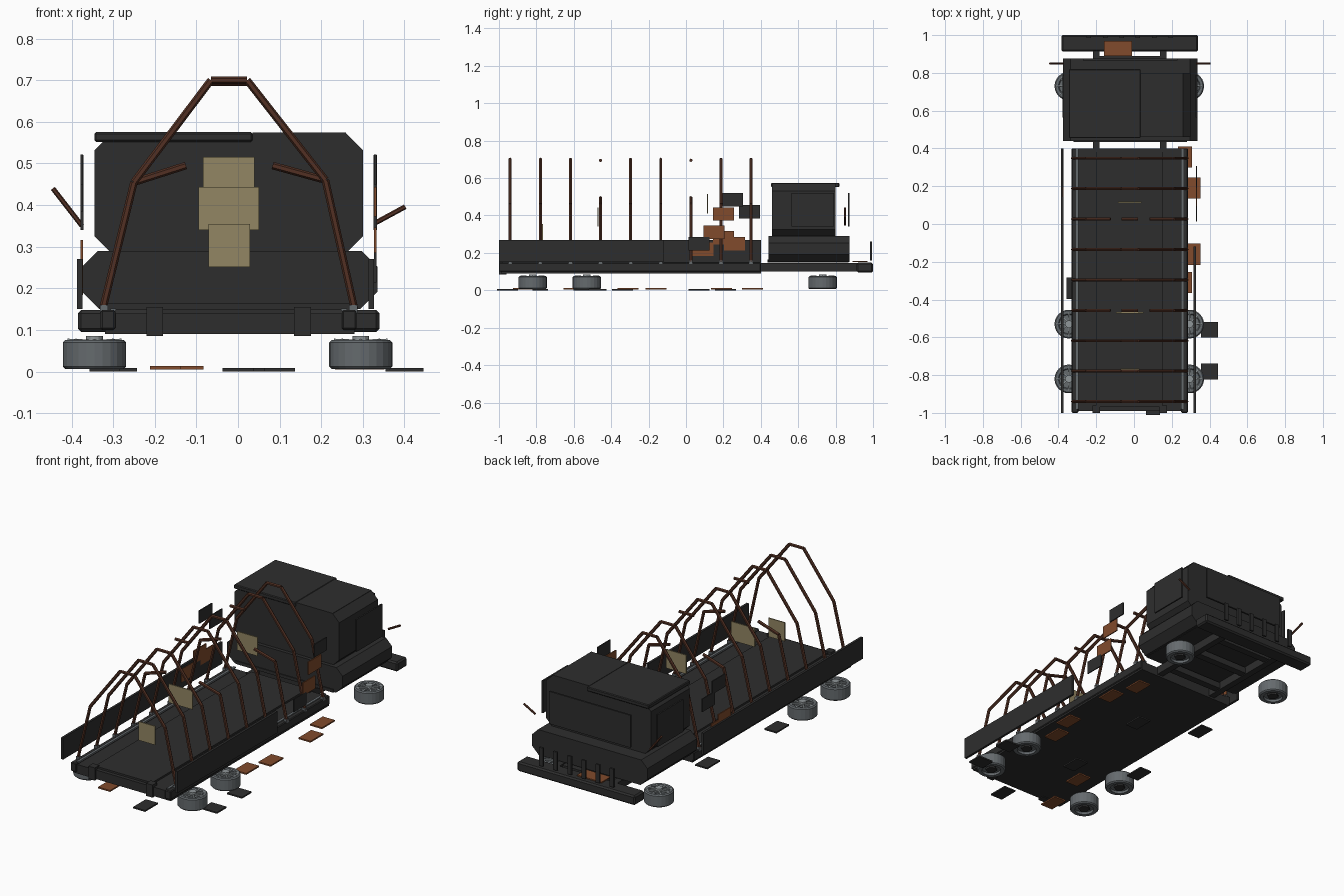
import bpy, bmesh, math
from mathutils import Vector

cube = bpy.data.objects.get("Cube")
if cube:
    bpy.data.objects.remove(cube)


def material(name, r, g, b):
    m = bpy.data.materials.new(name)
    m.use_nodes = True
    m.diffuse_color = (r, g, b, 1)
    bsdf = next(n for n in m.node_tree.nodes if n.type == 'BSDF_PRINCIPLED')
    bsdf.inputs["Base Color"].default_value = (r, g, b, 1)
    bsdf.inputs["Roughness"].default_value = 0.9
    return m


CHAR = material("charred black", 0.027, 0.027, 0.027)
DARK_RUST = material("dark rust", 0.085, 0.03, 0.017)
RUST = material("orange rust", 0.22, 0.07, 0.025)
CANVAS = material("faded canvas", 0.29, 0.24, 0.125)
STEEL = material("grey steel", 0.13, 0.145, 0.155)
PALE = material("pale steel", 0.28, 0.31, 0.32)


def finish(bm, name, mat):
    bmesh.ops.recalc_face_normals(bm, faces=bm.faces)
    me = bpy.data.meshes.new(name)
    bm.to_mesh(me)
    bm.free()
    me.materials.append(mat)
    ob = bpy.data.objects.new(name, me)
    bpy.context.collection.objects.link(ob)
    return ob


def box(name, mat, x, y, z, bevel=0):
    """Box from (min, max) ranges."""
    bm = bmesh.new()
    bmesh.ops.create_cube(bm, size=1)
    for v in bm.verts:
        for i, (lo, hi) in enumerate((x, y, z)):
            v.co[i] = (lo + hi) / 2 + v.co[i] * (hi - lo)
    ob = finish(bm, name, mat)
    if bevel:
        mod = ob.modifiers.new("bevel", 'BEVEL')
        mod.width, mod.segments = bevel, 1
    return ob


def prism(name, mat, x, y, z, cut_top, cut_bottom):
    """Octagonal section with chamfered corners, extruded along y."""
    (x0, x1), (z0, z1) = x, z
    t, b = cut_top, cut_bottom
    pts = [(x0 + b, z0), (x1 - b, z0), (x1, z0 + b), (x1, z1 - t),
           (x1 - t, z1), (x0 + t, z1), (x0, z1 - t), (x0, z0 + b)]
    bm = bmesh.new()
    face = bm.faces.new([bm.verts.new((px, y[0], pz)) for px, pz in pts])
    ext = bmesh.ops.extrude_face_region(bm, geom=[face])
    for v in ext["geom"]:
        if isinstance(v, bmesh.types.BMVert):
            v.co.y = y[1]
    return finish(bm, name, mat)


def rods(name, mat, paths, radius=0.009):
    """Straight six-sided bars along each path."""
    bm = bmesh.new()
    for path in paths:
        for a, b in zip(path, path[1:]):
            a, b = Vector(a), Vector(b)
            d = b - a
            made = bmesh.ops.create_cone(bm, cap_ends=True, segments=6, radius1=radius,
                                         radius2=radius, depth=d.length)
            rot = d.to_track_quat('Z', 'Y')
            for v in made["verts"]:
                v.co = rot @ v.co + (a + b) / 2
    return finish(bm, name, mat)


def disc(name, mat, cx, cy, z0, z1, r, segments=24):
    bm = bmesh.new()
    made = bmesh.ops.create_cone(bm, cap_ends=True, segments=segments,
                                 radius1=r, radius2=r, depth=z1 - z0)
    bmesh.ops.translate(bm, verts=made["verts"], vec=(cx, cy, (z0 + z1) / 2))
    return finish(bm, name, mat)


# Flat bed
box("bed_floor", CHAR, (-0.32, 0.28), (-0.99, 0.4), (0.09, 0.14))
box("bed_deck", CHAR, (-0.2, 0.15), (-0.97, 0.4), (0.14, 0.15))
for x in (-0.31, 0.27):
    box("bed_edge", CHAR, (x - 0.02, x + 0.015), (-1, 0.4), (0.1, 0.148), 0.004)
for x in (-0.3, 0.255):
    box("bed_strip", STEEL, (x - 0.007, x + 0.007), (-0.98, 0.4), (0.145, 0.152))
for x in (-0.2, 0.155):
    box("tail_bracket", CHAR, (x - 0.02, x + 0.02), (-1, -0.96), (0.085, 0.155))
    box("chassis_rail", CHAR, (x - 0.018, x + 0.018), (0.38, 0.96), (0.1, 0.145))
for y in (0.47, 0.68, 0.87):
    box("cross_member", CHAR, (-0.2, 0.155), (y - 0.02, y + 0.02), (0.105, 0.14))

# Loose side boards
box("right_side_board", CHAR, (-0.387, -0.374), (-1, 0.4), (0.15, 0.27))
box("left_side_board", CHAR, (0.314, 0.327), (-1, -0.12), (0.15, 0.27))

# Cover hoops, two of them broken
LEFT = [(0.28, 0.15), (0.21, 0.46)]
RIGHT = [(-0.325, 0.15), (-0.25, 0.455)]
TOP = [(-0.065, 0.7), (0.022, 0.7)]
for i in range(9):
    y = -0.94 + i * 0.161
    broken = i in (3, 6)
    if broken:
        lines = [RIGHT + [(-0.125, 0.495)], LEFT + [(0.083, 0.495)],
                 [(p, q - 0.005) for p, q in TOP]]
    else:
        lines = [RIGHT + TOP + LEFT[::-1]]
    rods("broken_hoop" if broken else "hoop", DARK_RUST,
         [[(px, y, pz) for px, pz in line] for line in lines])
    for x in (-0.322, 0.277):
        box("hoop_socket", STEEL, (x - 0.01, x + 0.01), (y - 0.01, y + 0.01), (0.14, 0.16))

# Hanging canvas scraps
for x, y, z in ((-0.022, 0.115, 0.463), (-0.022, -0.47, 0.392), (-0.021, -0.768, 0.303)):
    w = 0.073 if y == -0.47 else (0.062 if y > 0 else 0.05)
    box("canvas_scrap", CANVAS, (x - w, x + w), (y - 0.003, y + 0.003), (z - 0.052, z + 0.052))

# Cab
prism("cab_upper", CHAR, (-0.345, 0.3), (0.46, 0.8), (0.28, 0.572), 0.04, 0.045)
prism("cab_lower", CHAR, (-0.375, 0.335), (0.44, 0.875), (0.15, 0.29), 0.038, 0.042)
box("cab_sill", CHAR, (-0.32, 0.28), (0.435, 0.87), (0.148, 0.165))
box("roof_panel", CHAR, (-0.345, 0.035), (0.455, 0.82), (0.552, 0.575), 0.004)
box("roof_cover", CHAR, (0.035, 0.26), (0.46, 0.8), (0.565, 0.574))
for x in (-0.375, 0.33):
    box("door_panel", CHAR, (x - 0.004, x + 0.004), (0.565, 0.79), (0.34, 0.52))
box("windscreen_panel", CHAR, (-0.27, 0.23), (0.865, 0.875), (0.34, 0.52))
rods("mirror_arms", DARK_RUST, [[(-0.375, 0.85, 0.35), (-0.445, 0.85, 0.44)],
                                [(0.33, 0.85, 0.357), (0.402, 0.85, 0.396)]], 0.006)

# Bumper and grille bars
box("bumper", CHAR, (-0.385, 0.34), (0.912, 1), (0.095, 0.148), 0.008)
for i in range(6):
    x = -0.24 + i * 0.087
    box("grille_bar", CHAR, (x - 0.012, x + 0.012), (0.985, 0.995), (0.16, 0.262))
box("bumper_scrap", RUST, (-0.16, -0.01), (0.89, 0.97), (0.15, 0.156))

# Wheels lying flat
for cx in (-0.345, 0.295):
    for cy in (0.73, -0.53, -0.82):
        bm = bmesh.new()
        profile = [(0.05, 0.006), (0.07, 0.006), (0.076, 0.012),
                   (0.076, 0.07), (0.07, 0.076), (0.055, 0.076), (0.05, 0.07)]
        ring = [bm.verts.new((r, 0, z)) for r, z in profile]
        edges = [bm.edges.new((ring[i], ring[(i + 1) % len(ring)])) for i in range(len(ring))]
        bmesh.ops.spin(bm, geom=ring + edges, cent=(0, 0, 0), axis=(0, 0, 1),
                       angle=math.tau, steps=24, use_merge=True)
        bmesh.ops.remove_doubles(bm, verts=bm.verts, dist=0.0001)
        bmesh.ops.translate(bm, verts=bm.verts, vec=(cx, cy, 0))
        finish(bm, "tyre", STEEL)
        disc("wheel_plate", STEEL, cx, cy, 0.02, 0.066, 0.052)
        disc("wheel_hub", PALE, cx, cy, 0.066, 0.085, 0.02, 12)
        disc("wheel_back", CHAR, cx, cy, 0.01, 0.02, 0.03, 6)
        spokes = []
        for k in range(8):
            c, s = math.cos(k * math.pi / 4), math.sin(k * math.pi / 4)
            spokes.append([(cx + 0.015 * c, cy + 0.015 * s, 0.07),
                           (cx + 0.065 * c, cy + 0.065 * s, 0.073)])
        rods("wheel_spokes", PALE, spokes, 0.006)

# Loose upright plates beside the bed: (y, z) centres
PLATES = [(0.33, CHAR, [(0.25, 0.485), (0.07, 0.25)]),
          (0.33, RUST, [(0.2, 0.408), (0.15, 0.31)]),
          (-0.375, CHAR, [(0.25, 0.485), (0.34, 0.42)]),
          (-0.375, RUST, [(0.2, 0.28), (0.26, 0.25), (0.09, 0.22)])]
for x, mat, spots in PLATES:
    for y, z in spots:
        box("loose_plate", mat, (x - 0.003, x + 0.003), (y - 0.056, y + 0.056),
            (z - 0.036, z + 0.036))

# Scraps on the ground: (x, y) centres
SCRAPS = [(RUST, [(0.315, 0.19), (0.27, 0.355), (0.315, -0.16), (0.27, -0.31),
                  (-0.175, -0.87), (-0.12, -0.6)]),
          (CHAR, [(0.4, -0.56), (0.4, -0.78), (-0.32, -0.34), (-0.28, 0.21),
                  (0.03, 0.07), (0.1, -0.955), (0.0, -0.48)])]
for mat, spots in SCRAPS:
    for x, y in spots:
        hx, hy = (0.037, 0.056) if x < 0.39 else (0.046, 0.042)
        z = 0.004 if mat is CHAR else 0.009
        box("ground_scrap", mat, (x - hx, x + hx), (y - hy, y + hy), (z - 0.004, z + 0.004))
